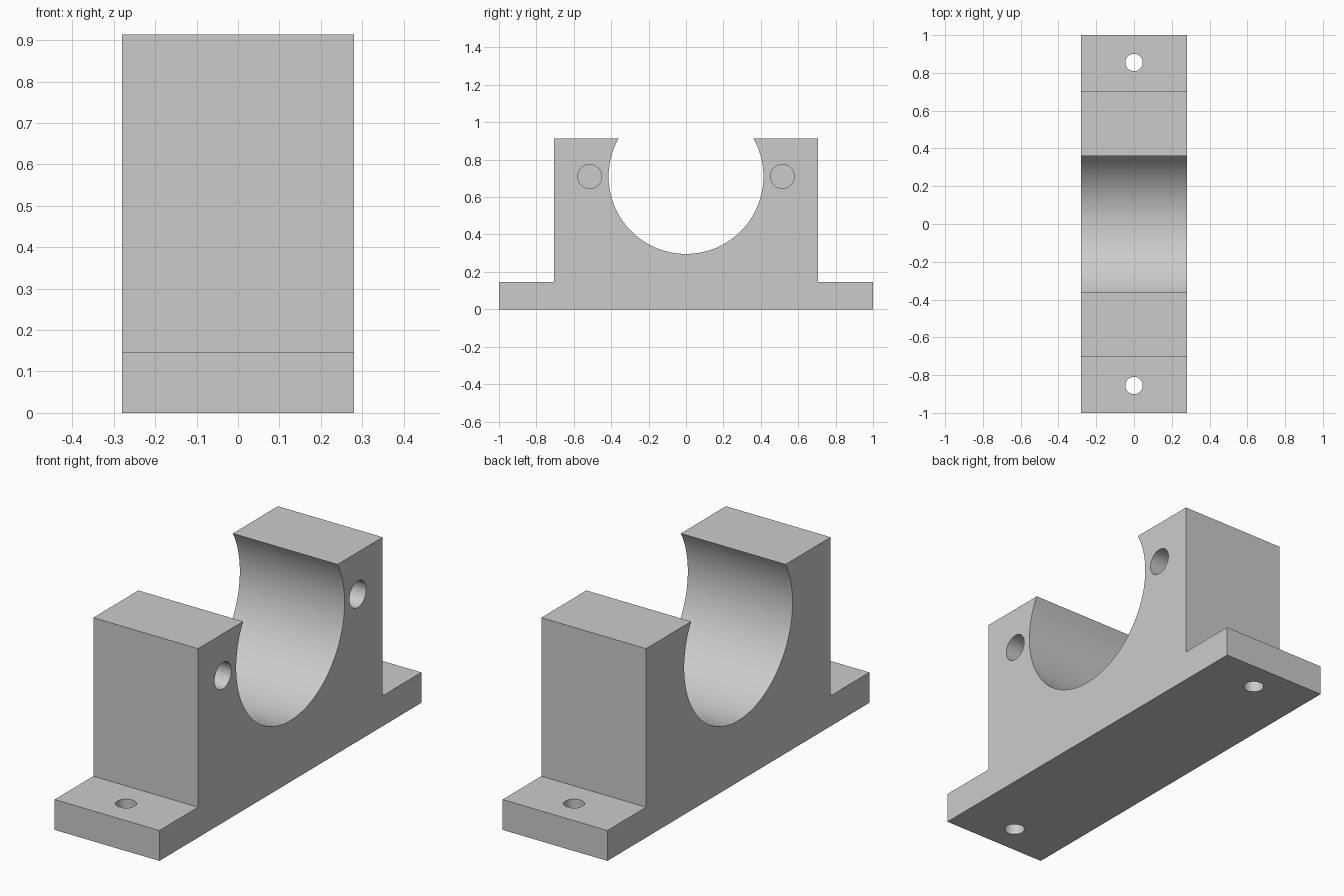
import bpy, bmesh, math
from mathutils import Matrix, Vector

if "Cube" in bpy.data.objects:
    bpy.data.objects.remove(bpy.data.objects["Cube"], do_unlink=True)

HALF_X = 0.28
BASE_H, TOP = 0.147, 0.913
BLOCK_Y = 0.705
BORE_Z, BORE_R = 0.71, 0.414
PIN_Y, PIN_R, PIN_DEPTH = 0.515, 0.064, 0.3
BOLT_Y, BOLT_R = 0.855, 0.046

grey = bpy.data.materials.new("plain_grey")
grey.use_nodes = True
colour = (0.6, 0.6, 0.6, 1)
grey.diffuse_color = colour
grey.node_tree.nodes["Principled BSDF"].inputs["Base Color"].default_value = colour


def make_object(name, bm):
    bmesh.ops.recalc_face_normals(bm, faces=bm.faces)
    mesh = bpy.data.meshes.new(name)
    bm.to_mesh(mesh)
    bm.free()
    mesh.materials.append(grey)
    obj = bpy.data.objects.new(name, mesh)
    bpy.context.collection.objects.link(obj)
    return obj


# Side profile: stepped foot and block, with an open round bore
start = math.asin((TOP - BORE_Z) / BORE_R)
sweep = math.pi + 2 * start
STEPS = 72
arc = [(BORE_R * math.cos(start - sweep * i / STEPS),
        BORE_Z + BORE_R * math.sin(start - sweep * i / STEPS))
       for i in range(STEPS + 1)]
right_side = [(1, 0), (1, BASE_H), (BLOCK_Y, BASE_H), (BLOCK_Y, TOP)]
left_side = [(-y, z) for y, z in reversed(right_side)]

bm = bmesh.new()
verts = [bm.verts.new((-HALF_X, y, z)) for y, z in right_side + arc + left_side]
face = bm.faces.new(verts)
swept = bmesh.ops.extrude_face_region(bm, geom=[face])["geom"]
bmesh.ops.translate(bm, vec=(2 * HALF_X, 0, 0),
                    verts=[g for g in swept if isinstance(g, bmesh.types.BMVert)])
block = make_object("shaft_support_block", bm)

# Blind pin holes in one side, and bolt holes through the feet
bm = bmesh.new()


def add_drill(centre, radius, length, turn):
    bmesh.ops.create_cone(bm, cap_ends=True, segments=40, radius1=radius,
                          radius2=radius, depth=length,
                          matrix=Matrix.Translation(Vector(centre)) @ turn)


for side in (-1, 1):
    add_drill((HALF_X, side * PIN_Y, BORE_Z), PIN_R, 2 * PIN_DEPTH,
              Matrix.Rotation(math.pi / 2, 4, "Y"))
    add_drill((0, side * BOLT_Y, BASE_H / 2), BOLT_R, 2 * BASE_H, Matrix())
drills = make_object("hole_cutter", bm)
drills.hide_render = True

cut = block.modifiers.new("holes", "BOOLEAN")
cut.operation = "DIFFERENCE"
cut.solver = "EXACT"
cut.object = drills
bpy.context.view_layer.objects.active = block
block.select_set(True)
bpy.ops.object.modifier_apply(modifier=cut.name)
bpy.data.objects.remove(drills, do_unlink=True)

# Smooth bore and holes, crisp edges
bpy.ops.object.shade_smooth_by_angle(angle=math.radians(30))
